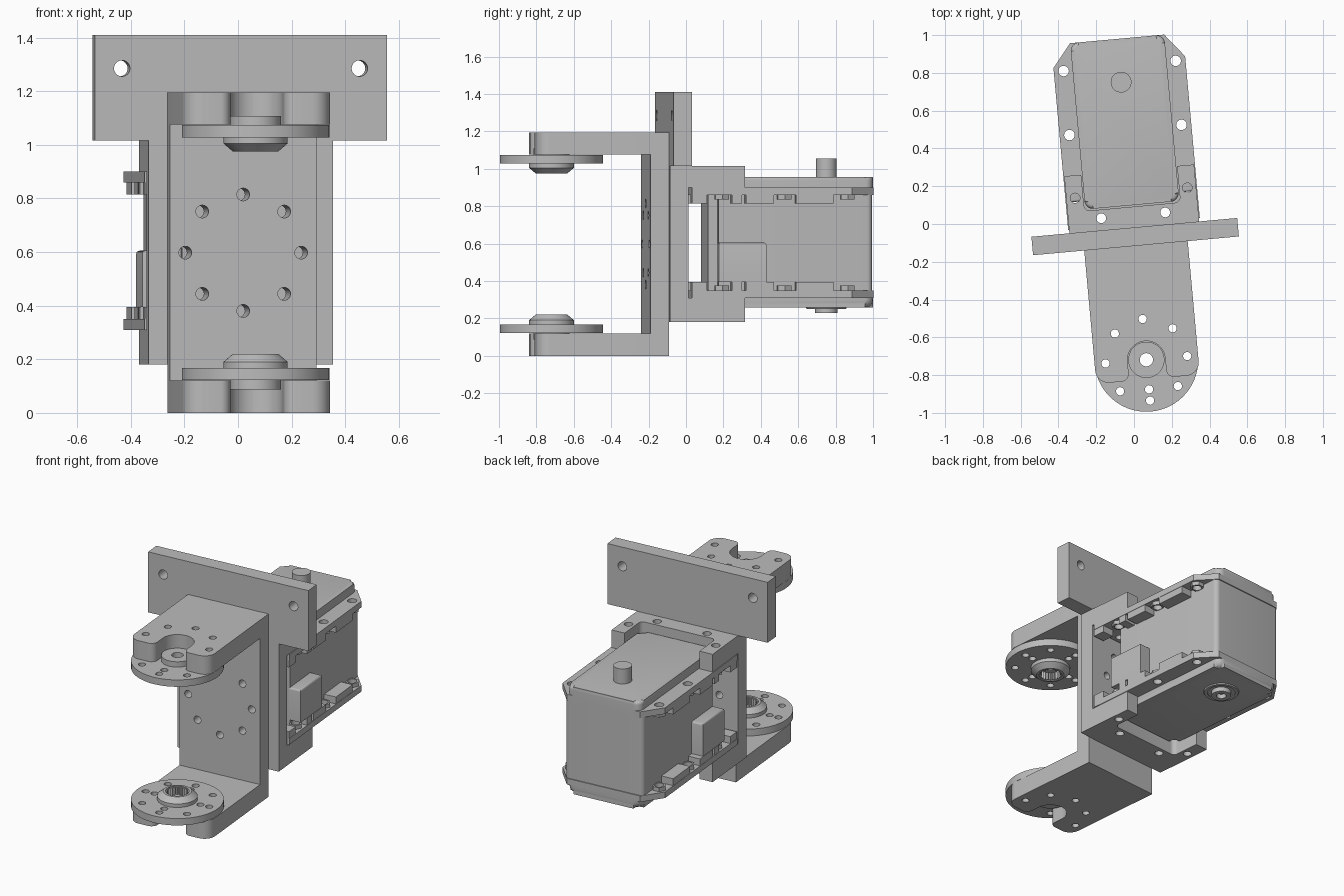
import bpy, bmesh
from math import sin, cos, pi, radians
from mathutils import Matrix, Vector

cube = bpy.data.objects.get("Cube")
if cube:
    bpy.data.objects.remove(cube, do_unlink=True)

grey = bpy.data.materials.new("light_grey")
grey.use_nodes = True
colour = (0.5, 0.5, 0.5, 1)
grey.diffuse_color = colour
grey.node_tree.nodes["Principled BSDF"].inputs["Base Color"].default_value = colour

TURN = Matrix.Rotation(radians(5.2), 4, 'Z')
UPRIGHT = Matrix.Rotation(pi / 2, 4, 'X')
parts = []


def finish(name, bm, matrix=Matrix()):
    bmesh.ops.recalc_face_normals(bm, faces=bm.faces)
    bm.transform(TURN @ matrix)
    mesh = bpy.data.meshes.new(name)
    bm.to_mesh(mesh)
    bm.free()
    mesh.materials.append(grey)
    ob = bpy.data.objects.new(name, mesh)
    bpy.context.collection.objects.link(ob)
    parts.append(ob)


def circle(x, y, r, n=32):
    return [(x + r * cos(2 * pi * i / n), y + r * sin(2 * pi * i / n)) for i in range(n)]


def ring(x, y, radius, r, angles):
    return [circle(x + radius * cos(radians(a)), y + radius * sin(radians(a)), r, 16) for a in angles]


def rounded(corners, steps=8):
    """Outline from (x, y, radius) corners."""
    out = []
    for i, (x, y, r) in enumerate(corners):
        p = Vector((x, y))
        if not r:
            out.append((x, y))
            continue
        a = (Vector(corners[i - 1][:2]) - p).normalized() * r
        b = (Vector(corners[(i + 1) % len(corners)][:2]) - p).normalized() * r
        for k in range(steps + 1):
            t = pi / 2 * k / steps
            out.append(tuple(p + a * (1 - sin(t)) + b * (1 - cos(t))))
    return out


def rect(x0, x1, y0, y1, r=0):
    return rounded([(x0, y0, r), (x1, y0, r), (x1, y1, r), (x0, y1, r)])


def plate(name, outline, lo, hi, holes=(), matrix=Matrix(), bevel=None):
    """Flat outline with holes, extruded from lo to hi; bevel = (height, size)."""
    bm = bmesh.new()
    caps = [[], []]
    loops = [outline, *holes]
    for loop in loops:
        low, high = ([bm.verts.new((x, y, z)) for x, y in loop] for z in (lo, hi))
        for i in range(len(loop)):
            bm.faces.new((low[i - 1], low[i], high[i], high[i - 1]))
        for cap, verts in zip(caps, (low, high)):
            if len(loops) == 1:
                bm.faces.new(verts)
            else:
                cap += [bm.edges.get((verts[i - 1], verts[i])) for i in range(len(verts))]
    if len(loops) > 1:
        for cap in caps:
            bmesh.ops.triangle_fill(bm, use_beauty=True, edges=cap, normal=(0, 0, 1))
    if bevel:
        rim = [e for e in bm.edges if all(abs(v.co.z - bevel[0]) < 1e-4 for v in e.verts)]
        bmesh.ops.bevel(bm, geom=rim, offset=bevel[1], segments=4, profile=0.5, affect='EDGES')
    finish(name, bm, matrix)


def lathe(name, profile, x, y, n=48):
    """Closed (radius, height) profile spun around a vertical axis."""
    bm = bmesh.new()
    rows = [[bm.verts.new((x + r * cos(2 * pi * i / n), y + r * sin(2 * pi * i / n), z))
             for r, z in profile] for i in range(n)]
    for i in range(n):
        a, b = rows[i - 1], rows[i]
        for j in range(len(profile)):
            bm.faces.new((a[j - 1], b[j - 1], b[j], a[j]))
    finish(name, bm)


def flip(mid, mirrored, *heights):
    return sorted(2 * mid - z for z in heights) if mirrored else list(heights)


# Front C bracket: upright web, two forked arms
HORN_Y, MID = -0.722, 0.5975
web_holes = ring(0, MID, 0.217, 0.024, range(0, 360, 45))
plate("bracket_web", rect(-0.275, 0.275, 0.12, 1.075), 0.116, 0.216, web_holes, UPRIGHT)
fork = rounded([(-0.275, -0.116, 0), (-0.275, -0.825, 0.07), (-0.1, -0.825, 0.04),
                (-0.1, -0.622, 0.0999), (0.1, -0.622, 0.0999), (0.1, -0.825, 0.04),
                (0.275, -0.825, 0.07), (0.275, -0.116, 0)])
for mirrored, side in enumerate(("upper", "lower")):
    lo, hi = flip(MID, mirrored, 1.075, 1.195)
    plate(side + "_bracket_arm", fork, lo, hi,
          ring(0, HORN_Y, 0.217, 0.022, range(0, 181, 45)))

    # Round horn with bolt holes, boss and splined hub
    lo, hi = flip(MID, mirrored, 1.028, 1.073)
    plate(side + "_horn_disc", circle(0, HORN_Y, 0.275, 64), lo, hi,
          ring(0, HORN_Y, 0.217, 0.022, range(0, 360, 45))
          + ring(0, HORN_Y, 0.157, 0.022, range(0, 360, 90)) + [circle(0, HORN_Y, 0.035)])
    lo, hi = flip(MID, mirrored, 1.073, 1.108)
    plate(side + "_horn_boss", circle(0, HORN_Y, 0.096), lo, hi, [circle(0, HORN_Y, 0.035)])
    hub = [(0.12, 1.028), (0.12, 1.005), (0.085, 0.975), (0.07, 0.975), (0.07, 1.028)]
    lathe(side + "_horn_hub", [(r, flip(MID, mirrored, z)[0]) for r, z in hub], 0, HORN_Y)
    teeth = [(r * cos(pi * i / 24), HORN_Y + r * sin(pi * i / 24))
             for i in range(48) for r in [0.068 if i % 2 else 0.058]]
    lo, hi = flip(MID, mirrored, 0.98, 1.028)
    plate(side + "_horn_spline", circle(0, HORN_Y, 0.071, 48), lo, hi, [teeth])

# T-shaped mounting plate behind the bracket
tee = [(-0.345, 0.18), (0.345, 0.18), (0.345, 1.015), (0.547, 1.015), (0.547, 1.41),
       (-0.547, 1.41), (-0.547, 1.015), (-0.345, 1.015)]
plate("mounting_plate", tee, 0.018, 0.116,
      web_holes + [circle(x, 1.285, 0.03, 24) for x in (-0.445, 0.445)], UPRIGHT)

# Frame arms that clamp the motor flanges
clamp = rounded([(-0.345, -0.018, 0), (0.345, -0.018, 0), (0.345, 0.285, 0), (0.255, 0.285, 0),
                 (0.255, 0.092, 0.03), (-0.255, 0.092, 0.03), (-0.255, 0.285, 0),
                 (-0.345, 0.285, 0)])
front_holes = [circle(x, 0.046, 0.026, 16) for x in (-0.17, 0.17)]
clamp_holes = front_holes + [circle(x, 0.165, 0.026, 16) for x in (-0.298, 0.298)]
plate("upper_frame_arm", clamp, 0.9, 1.015, clamp_holes)
plate("lower_frame_arm", clamp, 0.18, 0.31, clamp_holes)

# Motor body
CORE = 0.605
body = rounded([(-0.2, 0.1, 0), (0.2, 0.1, 0), (0.2, 0.15, 0), (0.268, 0.15, 0),
                (0.268, 0.978, 0.03), (-0.268, 0.978, 0.03), (-0.268, 0.15, 0), (-0.2, 0.15, 0)])
plate("motor_body", body, 0.35, 0.86)

# Flanges with thick rail blocks and captive nuts
flange = [(-0.35, 0), (0.35, 0), (0.35, 0.86), (0.25, 0.984), (-0.25, 0.984), (-0.35, 0.86)]
bolts = (0.165, 0.5, 0.84)
flange_holes = front_holes + [circle(x, y, 0.028, 16) for x in (-0.298, 0.298) for y in bolts]
for mirrored, side in enumerate(("upper", "lower")):
    lo, hi = flip(CORE, mirrored, 0.86, 0.9)
    plate(side + "_flange", flange, lo, hi, flange_holes)
    lo, hi = flip(CORE, mirrored, 0.815, 0.86)
    for s, hand in ((1, "left"), (-1, "right")):
        x0, x1 = sorted((s * 0.265, s * 0.348))
        for y0, y1 in ((0.0, 0.08), (0.215, 0.27), (0.29, 0.44), (0.56, 0.76)):
            plate(f"{side}_{hand}_rail_block", rect(x0, x1, y0, y1), lo, hi)
        nut_lo, nut_hi = flip(CORE, mirrored, 0.835, 0.86)
        for y in bolts:
            plate(f"{side}_{hand}_nut", circle(s * 0.298, y, 0.042, 6), nut_lo, nut_hi,
                  [circle(s * 0.298, y, 0.028, 16)])

# Cable sockets on both sides
for s, hand in ((1, "left"), (-1, "right")):
    x0, x1 = sorted((s * 0.26, s * 0.345))
    plate(hand + "_cable_socket", rect(x0, x1, 0.145, 0.4), 0.395, 0.605, bevel=(0.605, 0.012))

# Rounded motor covers and output shafts
SHAFT_Y = 0.754
cover = rect(-0.25, 0.25, 0.1, 0.984, 0.045)
plate("upper_cover", cover, 0.86, 0.957, bevel=(0.957, 0.02))
plate("lower_cover", cover, 0.257, 0.35, bevel=(0.257, 0.04))
plate("upper_shaft", circle(0, SHAFT_Y, 0.055), 0.95, 1.055)
lathe("lower_shaft", [(0.06, 0.26), (0.06, 0.228), (0.03, 0.228), (0.03, 0.26)], 0, SHAFT_Y)
lathe("lower_shaft_collar", [(0.11, 0.26), (0.105, 0.25), (0.085, 0.25), (0.085, 0.26)], 0, SHAFT_Y)

# Smooth round walls, keep corners sharp
for ob in bpy.context.selected_objects:
    ob.select_set(False)
for ob in parts:
    ob.select_set(True)
bpy.context.view_layer.objects.active = parts[0]
bpy.ops.object.shade_smooth_by_angle(angle=radians(35))
